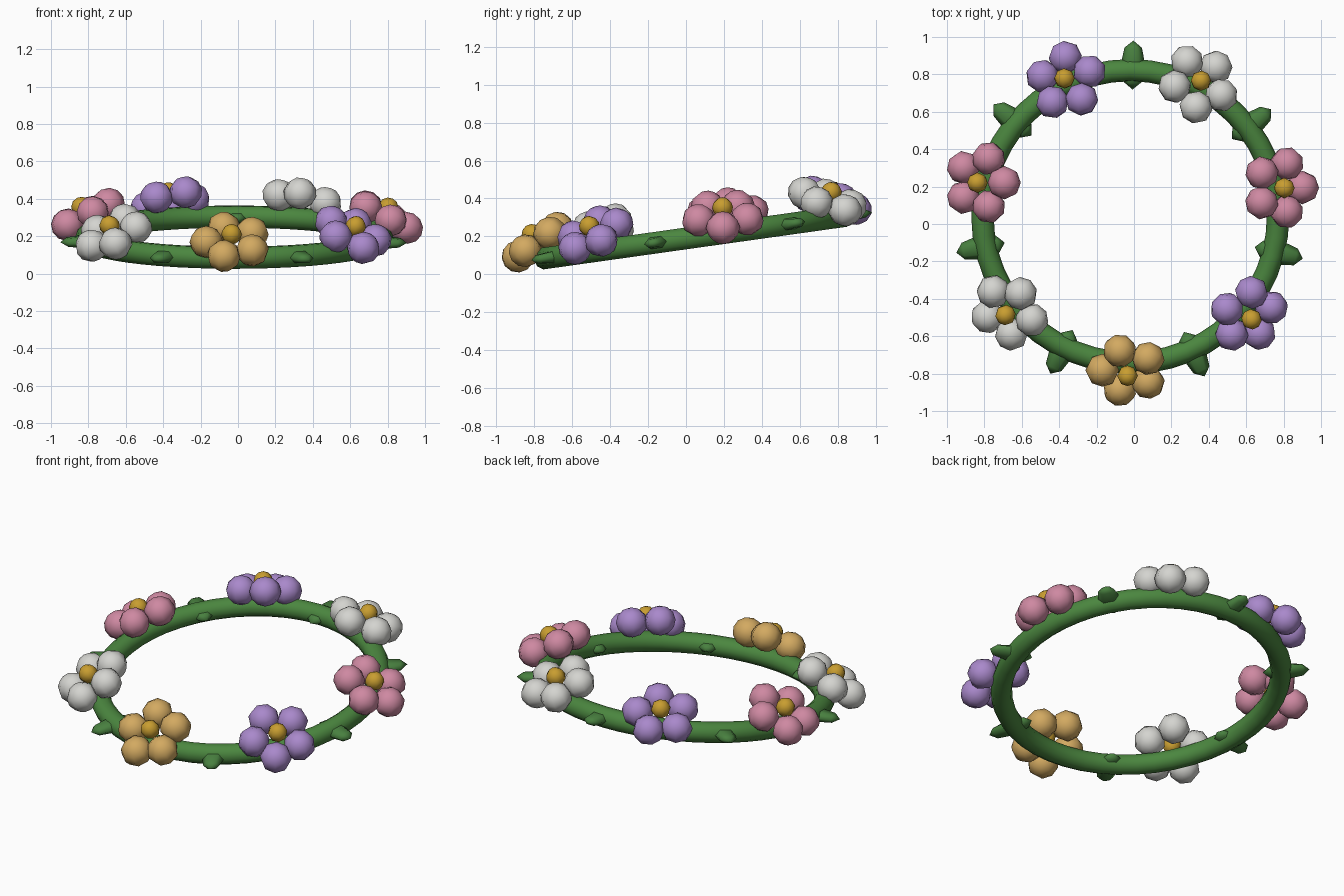
import bpy, bmesh
from math import radians, cos, sin, tau
from mathutils import Matrix, Vector

cube = bpy.data.objects.get("Cube")
if cube:
    bpy.data.objects.remove(cube, do_unlink=True)


def material(name, rgb):
    m = bpy.data.materials.new(name)
    m.use_nodes = True
    m.diffuse_color = (*rgb, 1)
    m.node_tree.nodes["Principled BSDF"].inputs["Base Color"].default_value = (*rgb, 1)
    return m


VINE = material("vine green", (0.07, 0.24, 0.05))
LEAF = material("leaf green", (0.065, 0.215, 0.05))
PINK = material("petal pink", (0.62, 0.25, 0.36))
PURPLE = material("petal purple", (0.40, 0.25, 0.60))
WHITE = material("petal white", (0.66, 0.66, 0.63))
GOLD = material("petal gold", (0.65, 0.40, 0.12))
CENTRE = material("flower centre yellow", (0.58, 0.34, 0.03))

# The whole wreath leans forward about its centre
TILT = Matrix.Translation((-0.02, 0.04, 0.195)) @ Matrix.Rotation(radians(8), 4, "X")
RING, TUBE, OUTER = 0.79, 0.06, 0.818
COUNT = 7
START = -91


def finish(name, bm, mat):
    """Turn a bmesh into a smooth object of one colour."""
    bmesh.ops.recalc_face_normals(bm, faces=bm.faces)
    for f in bm.faces:
        f.smooth = True
    mesh = bpy.data.meshes.new(name)
    bm.to_mesh(mesh)
    bm.free()
    mesh.materials.append(mat)
    obj = bpy.data.objects.new(name, mesh)
    bpy.context.collection.objects.link(obj)
    return obj


def ball(bm, matrix, segments, rings):
    bmesh.ops.create_uvsphere(bm, u_segments=segments, v_segments=rings, radius=1, matrix=matrix)


# Vine ring
bpy.ops.mesh.primitive_torus_add(major_segments=48, minor_segments=10,
                                 major_radius=RING, minor_radius=TUBE)
vine = bpy.context.object
vine.name = "vine_ring"
vine.data.transform(TILT)
vine.data.materials.append(VINE)
bpy.ops.object.shade_smooth()


# Flowers: five round petals about a small centre, leaning outward
def flower(index, colour, label, phase):
    angle = radians(START + index * 360 / COUNT)
    out = Vector((cos(angle), sin(angle), 0))
    place = TILT @ (out * OUTER + Vector((0, 0, 0.09)))
    normal = TILT.to_3x3() @ (out * 0.53 + Vector((0, 0, 1))).normalized()
    turn = Vector((0, 0, 1)).rotation_difference(normal).to_matrix().to_4x4()
    frame = Matrix.Translation(place) @ turn

    petals = bmesh.new()
    for k in range(5):
        a = radians(phase) + k * tau / 5
        spot = Matrix.Translation((0.135 * cos(a), 0.135 * sin(a), 0))
        spin = Matrix.Rotation(a, 4, "Z")
        ball(petals, frame @ spot @ spin @ Matrix.Diagonal((0.09, 0.09, 0.085, 1)), 8, 6)
    finish(label + "_petals", petals, colour)

    centre = bmesh.new()
    ball(centre, frame @ Matrix.Translation((0, 0, 0.05)) @ Matrix.Scale(0.055, 4), 8, 6)
    finish(label + "_centre", centre, CENTRE)


flowers = [(GOLD, "front_flower", 36), (PURPLE, "front_left_flower", 15),
           (PINK, "left_flower", 0), (WHITE, "back_left_flower", 45),
           (PURPLE, "back_right_flower", 22), (PINK, "right_flower", 0),
           (WHITE, "front_right_flower", 55)]
for i, (colour, label, phase) in enumerate(flowers):
    flower(i, colour, label, phase)

# Leaves: flattened spindles crossing the vine midway between flowers
for i in range(COUNT):
    angle = radians(START + (i + 0.5) * 360 / COUNT)
    bm = bmesh.new()
    ball(bm, TILT @ Matrix.Rotation(angle, 4, "Z") @ Matrix.Translation((OUTER, 0, 0))
         @ Matrix.Diagonal((0.132, 0.066, 0.037, 1)) @ Matrix.Rotation(radians(90), 4, "Y"), 6, 4)
    finish(f"leaf_{i + 1}", bm, LEAF)
